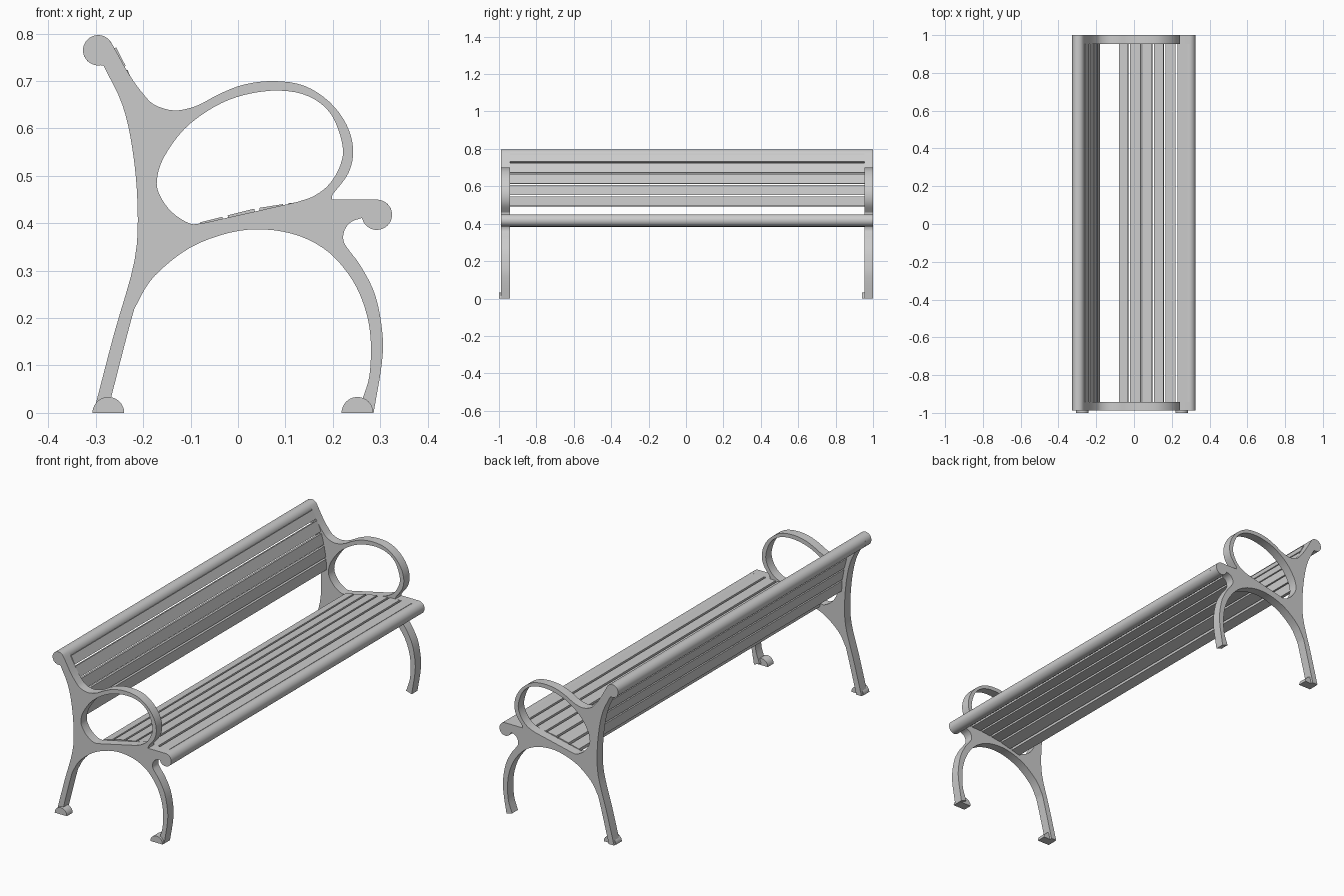
import bpy, bmesh
from math import sin, cos, pi, radians
from mathutils import Vector, Matrix

if "Cube" in bpy.data.objects:
    bpy.data.objects.remove(bpy.data.objects["Cube"])


def smooth(pts, n=4):
    """Catmull-Rom through (x, z) points, keeping both ends sharp."""
    p = [Vector(q) for q in pts]
    p = [2 * p[0] - p[1]] + p + [2 * p[-1] - p[-2]]
    out = []
    for a, b, c, d in zip(p, p[1:], p[2:], p[3:]):
        for i in range(n):
            t = i / n
            out.append(0.5 * (2 * b + (c - a) * t + (2 * a - 5 * b + 4 * c - d) * t**2
                              + (3 * b - a - 3 * c + d) * t**3))
    return out + [p[-2]]


def arc(cx, cz, r, a0, a1, n=24):
    return [Vector((cx + r * cos(radians(a0 + (a1 - a0) * i / n)),
                    cz + r * sin(radians(a0 + (a1 - a0) * i / n)))) for i in range(n + 1)]


def finish(name, me):
    ob = bpy.data.objects.new(name, me)
    bpy.context.collection.objects.link(ob)
    bpy.ops.object.select_all(action='DESELECT')
    ob.select_set(True)
    bpy.context.view_layer.objects.active = ob
    bpy.ops.object.shade_smooth_by_angle(angle=radians(30))
    return ob


def plate(name, loops, y0, y1):
    """Filled xz outline (later loops are holes) running from y0 to y1."""
    cu = bpy.data.curves.new(name, 'CURVE')
    cu.dimensions = '2D'
    cu.fill_mode = 'BOTH'
    cu.extrude = (y1 - y0) / 2
    for loop in loops:
        sp = cu.splines.new('POLY')
        sp.points.add(len(loop) - 1)
        for pt, q in zip(sp.points, loop):
            pt.co = (q[0], q[1], 0, 1)
        sp.use_cyclic_u = True
    tmp = bpy.data.objects.new(name + "_curve", cu)
    bpy.context.collection.objects.link(tmp)
    me = bpy.data.meshes.new_from_object(tmp.evaluated_get(bpy.context.evaluated_depsgraph_get()))
    bpy.data.objects.remove(tmp)
    me.transform(Matrix.Translation((0, (y0 + y1) / 2, 0)) @ Matrix.Rotation(pi / 2, 4, 'X'))
    bm = bmesh.new()
    bm.from_mesh(me)
    bmesh.ops.remove_doubles(bm, verts=bm.verts, dist=1e-5)
    bmesh.ops.recalc_face_normals(bm, faces=bm.faces)
    bm.to_mesh(me)
    bm.free()
    return finish(name, me)


# Side frame outline: back edge, top knob, armrest, seat nose, legs
TOP, NOSE, R = (-0.295, 0.765), (0.293, 0.418), 0.032
back_edge = [(-0.305, 0.0), (-0.262, 0.165), (-0.218, 0.323), (-0.212, 0.439),
             (-0.2225, 0.555), (-0.244, 0.65), (-0.284, 0.733)]
arm_edge = [(-0.265, 0.777), (-0.229, 0.713), (-0.2, 0.673), (-0.176, 0.65), (-0.134, 0.638),
            (-0.087, 0.648), (-0.039, 0.673), (0.014, 0.693), (0.077, 0.70), (0.14, 0.69),
            (0.193, 0.656), (0.229, 0.608), (0.243, 0.555), (0.233, 0.506), (0.199, 0.46)]
front_leg = [(0.261, 0.411), (0.239, 0.403), (0.225, 0.386), (0.2225, 0.363), (0.235, 0.342),
             (0.26, 0.308), (0.29, 0.247), (0.305, 0.165), (0.303, 0.101), (0.286, 0.0)]
under_arch = [(0.255, 0.01), (0.2635, 0.032), (0.2775, 0.08), (0.28, 0.154), (0.269, 0.217),
              (0.2415, 0.28), (0.193, 0.3375), (0.13, 0.373), (0.056, 0.387), (-0.018, 0.38),
              (-0.102, 0.348), (-0.176, 0.289), (-0.212, 0.232), (-0.227, 0.19), (-0.276, 0.0)]
arm_hole = [(-0.075, 0.40), (-0.102, 0.3995), (-0.14, 0.424), (-0.1655, 0.46), (-0.171, 0.492),
            (-0.157, 0.538), (-0.113, 0.599), (-0.05, 0.6456), (0.014, 0.671), (0.0875, 0.68),
            (0.151, 0.667), (0.197, 0.629), (0.2205, 0.565), (0.216, 0.523), (0.193, 0.483),
            (0.161, 0.458), (0.1255, 0.445)]
outline = (smooth(back_edge) + arc(*TOP, R, -80, -318) + smooth(arm_edge) + [Vector((0.198, 0.45))]
           + arc(*NOSE, R, 90, -160) + smooth(front_leg) + smooth(under_arch))

# Two side frames
Y0, Y1 = -0.942, 0.954
plate("side_frame_left", [outline, smooth(arm_hole)], -0.988, Y0)
plate("side_frame_right", [outline, smooth(arm_hole)], Y1, 1.0)

# Half-round feet (the front leg of the right frame has none)
for name, x, y in (("back_foot_left", -0.2735, -1.0), ("front_foot_left", 0.252, -1.0),
                   ("back_foot_right", -0.2735, 0.942)):
    plate(name, [arc(x, 0, 0.0335, 0, 180, 20)], y, y + 0.046)

# Round rails along the top of the back and the seat nose
for name, c in (("top_rail", TOP), ("seat_nose_rail", NOSE)):
    plate(name, [arc(*c, R, 0, 348.75, 31)], Y0, Y1)


def slat(name, p, q, t):
    p, q = Vector(p), Vector(q)
    d = (q - p).normalized()
    n = Vector((d.y, -d.x)) * t
    plate(name, [[p, q, q + n, p + n]], Y0, Y1)


def height(x):
    """Seat surface height."""
    path = [(-0.08, 0.402), (0.035, 0.431), (0.13, 0.446), (0.2, 0.45), (0.3, 0.45)]
    for (a, za), (b, zb) in zip(path, path[1:]):
        if x <= b:
            return za + (zb - za) * (x - a) / (b - a)


# Seat slats
for i, (a, b) in enumerate([(-0.08, -0.033), (-0.022, 0.034), (0.045, 0.095),
                            (0.105, 0.156), (0.167, 0.22), (0.231, 0.283)]):
    slat(f"seat_slat_{i + 1}", (a, height(a)), (b, height(b)), 0.02)

# Back slats following the curve of the backrest
back = [(-0.257, 0.771), (-0.233, 0.724), (-0.209, 0.666), (-0.194, 0.606),
        (-0.184, 0.546), (-0.18, 0.485)]
for i, (p, q) in enumerate(zip(back, back[1:])):
    p, q = Vector(p), Vector(q)
    slat(f"back_slat_{i + 1}", p, q - (q - p).normalized() * 0.009, 0.015)
